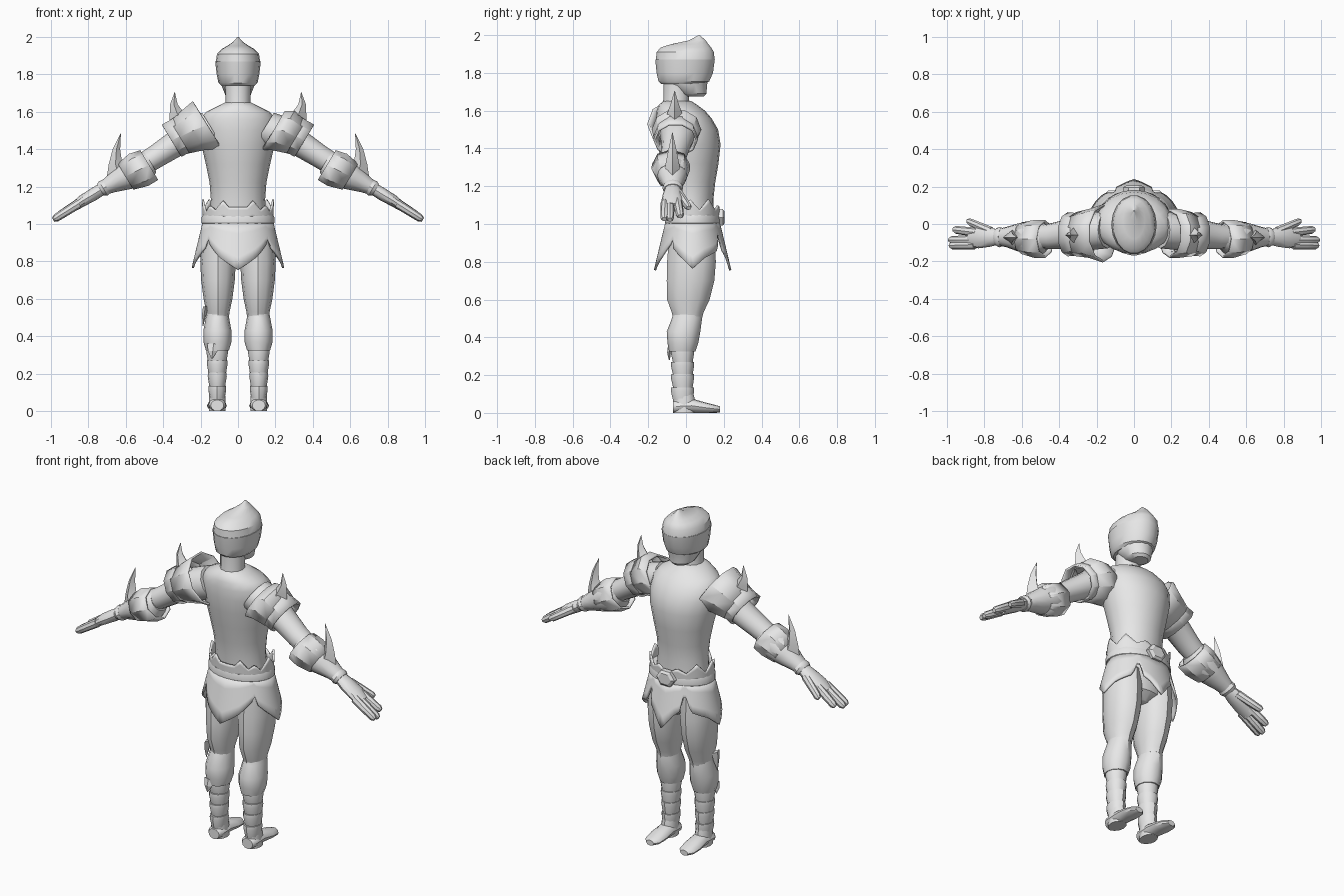
import bpy, bmesh, math
from mathutils import Vector

grey = bpy.data.materials.new("grey")
grey.diffuse_color = (0.8, 0.8, 0.8, 1)
ARM_V = Vector((0.52, 0, 0.854))   # direction across the arm


def finish(name, bm, angle=35, thick=0):
    bmesh.ops.recalc_face_normals(bm, faces=bm.faces)
    me = bpy.data.meshes.new(name)
    bm.to_mesh(me)
    bm.free()
    me.materials.append(grey)
    ob = bpy.data.objects.new(name, me)
    bpy.context.collection.objects.link(ob)
    if thick:
        m = ob.modifiers.new("thickness", "SOLIDIFY")
        m.thickness = thick
        m.offset = 0
    bpy.ops.object.select_all(action='DESELECT')
    ob.select_set(True)
    bpy.context.view_layer.objects.active = ob
    bpy.ops.object.shade_smooth_by_angle(angle=math.radians(angle))
    return ob


def loft(name, rings, u=(1, 0, 0), v=(0, 1, 0), n=12, s=1, caps=True, thick=0, angle=35):
    """Skin rings of (x, y, z, ru, rv); s = -1 mirrors across x."""
    bm = bmesh.new()
    u, v = Vector(u), Vector(v)
    loops = []
    for x, y, z, ru, rv in rings:
        loop = []
        for i in range(n):
            a = 2 * math.pi * i / n
            p = Vector((x, y, z)) + u * ru * math.cos(a) + v * rv * math.sin(a)
            loop.append(bm.verts.new((p.x * s, p.y, p.z)))
        loops.append(loop)
    for a, b in zip(loops, loops[1:]):
        for i in range(n):
            j = (i + 1) % n
            bm.faces.new((a[i], a[j], b[j], b[i]))
    if caps:
        bm.faces.new(loops[0])
        bm.faces.new(loops[-1])
    return finish(name, bm, angle, thick)


def upright(name, rows, x=0, **kw):
    """Horizontal rings of (z, half width, back y, front y)."""
    return loft(name, [(x, (b + f) / 2, z, w, (f - b) / 2) for z, w, b, f in rows], **kw)


def arm_loft(name, rings, **kw):
    return loft(name, rings, u=(0, 1, 0), v=ARM_V, **kw)


def lerp(table, a):
    for (a0, z0), (a1, z1) in zip(table, table[1:]):
        if a0 <= a <= a1:
            return z0 + (z1 - z0) * (a - a0) / (a1 - a0)


def jagged(name, top, edge, flare, thick):
    """Sheet hung round the hips; edge = (angle from the back, z), mirrored in x."""
    bm = bmesh.new()
    rows, n = 4, 72
    loops = [[] for _ in range(rows + 1)]
    for i in range(n):
        d = 360 * i / n
        z1 = lerp(edge, min(d, 360 - d))
        a = math.radians(d)
        for r in range(rows + 1):
            z = top + (z1 - top) * r / rows
            f = flare * abs(z - top)
            loops[r].append(bm.verts.new(((0.183 + f) * math.sin(a),
                            0.035 - (0.138 + f) * math.cos(a), z)))
    for p, q in zip(loops, loops[1:]):
        for i in range(n):
            j = (i + 1) % n
            bm.faces.new((p[i], p[j], q[j], q[i]))
    return finish(name, bm, 35, thick)


# torso, neck and pelvis
upright("torso", [(1.02, .155, -.09, .15), (1.13, .145, -.095, .145), (1.22, .152, -.11, .155),
                  (1.32, .172, -.13, .172), (1.42, .195, -.15, .183), (1.5, .205, -.16, .17),
                  (1.56, .2, -.16, .135), (1.6, .17, -.155, .1), (1.63, .11, -.145, .06),
                  (1.65, .07, -.12, .03)], n=20)
upright("neck", [(1.6, .078, -.13, .035), (1.66, .066, -.12, .015), (1.77, .07, -.12, .03)])
upright("pelvis", [(1.03, .165, -.09, .155), (.92, .178, -.1, .16), (.82, .15, -.09, .14),
                   (.78, .06, -.04, .09)], n=16)

# head and pointed helmet
upright("face", [(1.675, .045, .0, .095), (1.69, .068, -.04, .108), (1.74, .088, -.1, .112),
                 (1.8, .1, -.13, .13)], n=16)
upright("helmet_lower", [(1.74, .09, -.13, .09), (1.755, .105, -.148, .125), (1.8, .114, -.158, .145),
                         (1.87, .122, -.165, .155)], n=18)
upright("helmet_dome", [(1.865, .119, -.162, .154), (1.91, .112, -.158, .15), (1.935, .088, -.135, .135),
                        (1.952, .058, -.08, .12), (1.972, .028, .015, .105), (2.0, .003, .067, .073)], n=18)

# belt, crown edge, buckle and hanging panels
upright("belt", [(.995, .183, -.1, .17), (1.005, .195, -.112, .182), (1.035, .195, -.112, .182),
                 (1.055, .186, -.104, .175), (1.06, .15, -.08, .14)], n=24)
jagged("belt_crown", 1.03, [(0, 1.09), (15, 1.09), (25, 1.125), (40, 1.075), (52, 1.1), (65, 1.065),
                            (85, 1.13), (105, 1.075), (125, 1.13), (145, 1.075), (162, 1.1), (180, 1.06)],
       .05, .01)
jagged("hip_panels", 1.01, [(0, .755), (25, .82), (47, .9), (50, .92), (55, .87), (90, .765), (110, .82),
                            (138, .86), (148, .97), (155, .86), (165, .83), (180, .755)], .24, .012)
loft("buckle", [(0, .165, 1.035, .06, .05), (0, .195, 1.035, .06, .05), (0, .205, 1.035, .042, .035)],
     v=(0, 0, 1), n=6, angle=20)

for s, side in ((1, "right"), (-1, "left")):
    # leg, knee and wrapped shin
    upright("thigh_" + side, [(.93, .085, -.09, .15), (.8, .095, -.1, .158), (.7, .09, -.102, .15),
            (.6, .077, -.1, .125), (.53, .062, -.075, .092), (.5, .058, -.068, .085)], x=.107, s=s)
    upright("knee_" + side, [(.535, .054, -.065, .08), (.5, .062, -.075, .085), (.43, .075, -.102, .076),
            (.37, .075, -.098, .065), (.325, .062, -.09, .05)], x=.11, s=s)
    for i, (z, w) in enumerate([(.335, .053), (.27, .05), (.205, .046), (.135, .043)]):
        upright(f"shin_wrap_{i}_{side}", [(z, w + .004, -.078, .042), (z - .02, w + .005, -.08, .043),
                (z - .075, w - .004, -.067, .034)], x=.111, s=s)
    # shoe
    upright("ankle_" + side, [(.14, .037, -.058, .03), (.06, .045, -.068, .05), (.0, .045, -.068, .05)],
            x=.111, s=s)
    loft("shoe_" + side, [(.111, -.07, .03, .035, .03), (.111, -.055, .034, .046, .034),
         (.111, .03, .038, .047, .038), (.113, .1, .028, .053, .028), (.113, .155, .021, .047, .021),
         (.113, .18, .018, .024, .016)], v=(0, 0, 1), s=s)
    # upper arm
    arm_loft("upper_arm_" + side, [(.14, -.03, 1.51, .1, .1), (.24, -.04, 1.48, .1, .095),
             (.34, -.05, 1.425, .08, .07), (.44, -.065, 1.36, .07, .062), (.52, -.07, 1.31, .06, .06)], s=s)
    # shoulder armour: inner plate, outer flared plate
    big = s < 0
    arm_loft("shoulder_plate_" + side, [(.165 if big else .19, -.05, 1.53 if big else 1.5,
             .15 if big else .125, .15 if big else .12), (.24, -.05, 1.5, .125, .122),
             (.31, -.055, 1.465, .112, .1)], s=s, caps=False, thick=.012, n=10)
    arm_loft("shoulder_flare_" + side, [(.25, -.055, 1.5, .105, .108), (.31, -.055, 1.47, .108, .1),
             (.355, -.055, 1.445, .112, .1)], s=s, caps=False, thick=.012, n=10)
    # forearm guard and wrist cuff
    arm_loft("forearm_" + side, [(.47, -.07, 1.335, .066, .064), (.5, -.075, 1.305, .09, .084),
             (.56, -.075, 1.275, .09, .088), (.62, -.072, 1.243, .075, .068), (.68, -.07, 1.212, .055, .048),
             (.735, -.07, 1.182, .042, .034)], s=s)
    arm_loft("forearm_flare_" + side, [(.475, -.08, 1.315, .096, .088), (.53, -.08, 1.29, .097, .095),
             (.6, -.076, 1.254, .08, .077)], s=s, caps=False, thick=.01, n=8)
    arm_loft("wrist_cuff_" + side, [(.705, -.07, 1.2, .05, .041), (.72, -.07, 1.19, .055, .045),
             (.735, -.07, 1.182, .047, .036)], s=s)
    # hand with separate fingers
    arm_loft("palm_" + side, [(.725, -.07, 1.188, .04, .032), (.77, -.07, 1.16, .052, .034),
             (.83, -.072, 1.125, .058, .031), (.88, -.075, 1.09, .05, .024)], s=s)
    for name, (x0, y0, z0), (x1, y1, z1) in (
            ("thumb", (.76, -.04, 1.165), (.89, .015, 1.085)),
            ("index_finger", (.84, -.045, 1.12), (.965, -.03, 1.04)),
            ("middle_finger", (.85, -.085, 1.11), (.988, -.085, 1.022)),
            ("outer_finger", (.85, -.11, 1.11), (.985, -.115, 1.025))):
        dx, dy, dz = x1 - x0, y1 - y0, z1 - z0
        arm_loft(f"{name}_{side}", [(x0 + dx * t, y0 + dy * t, z0 + dz * t, r, r)
                 for t, r in ((0, .025), (.5, .023), (.9, .021), (1, .012))], s=s, n=8)
    # curved four-sided spikes
    loft("shoulder_spike_" + side, [(.3, -.06, 1.54, .066, .055), (.325, -.06, 1.59, .04, .038),
         (.343, -.06, 1.64, .02, .02), (.338, -.06, 1.705, .001, .001)], n=4, s=s, angle=20)
    loft("elbow_spike_" + side, [(.64, -.072, 1.26, .06, .045), (.655, -.072, 1.32, .036, .036),
         (.65, -.072, 1.4, .02, .02), (.627, -.072, 1.485, .001, .001)], n=4, s=s, angle=20)

# torn shards on the left knee
loft("knee_shard", [(-.175, -.03, .56, .012, .035), (-.18, -.03, .52, .012, .03),
     (-.188, -.03, .455, .002, .003)], n=4, angle=20)
loft("shin_shard", [(-.13, -.08, .36, .035, .015), (-.135, -.09, .32, .025, .01),
     (-.14, -.088, .28, .003, .003)], n=4, angle=20)
